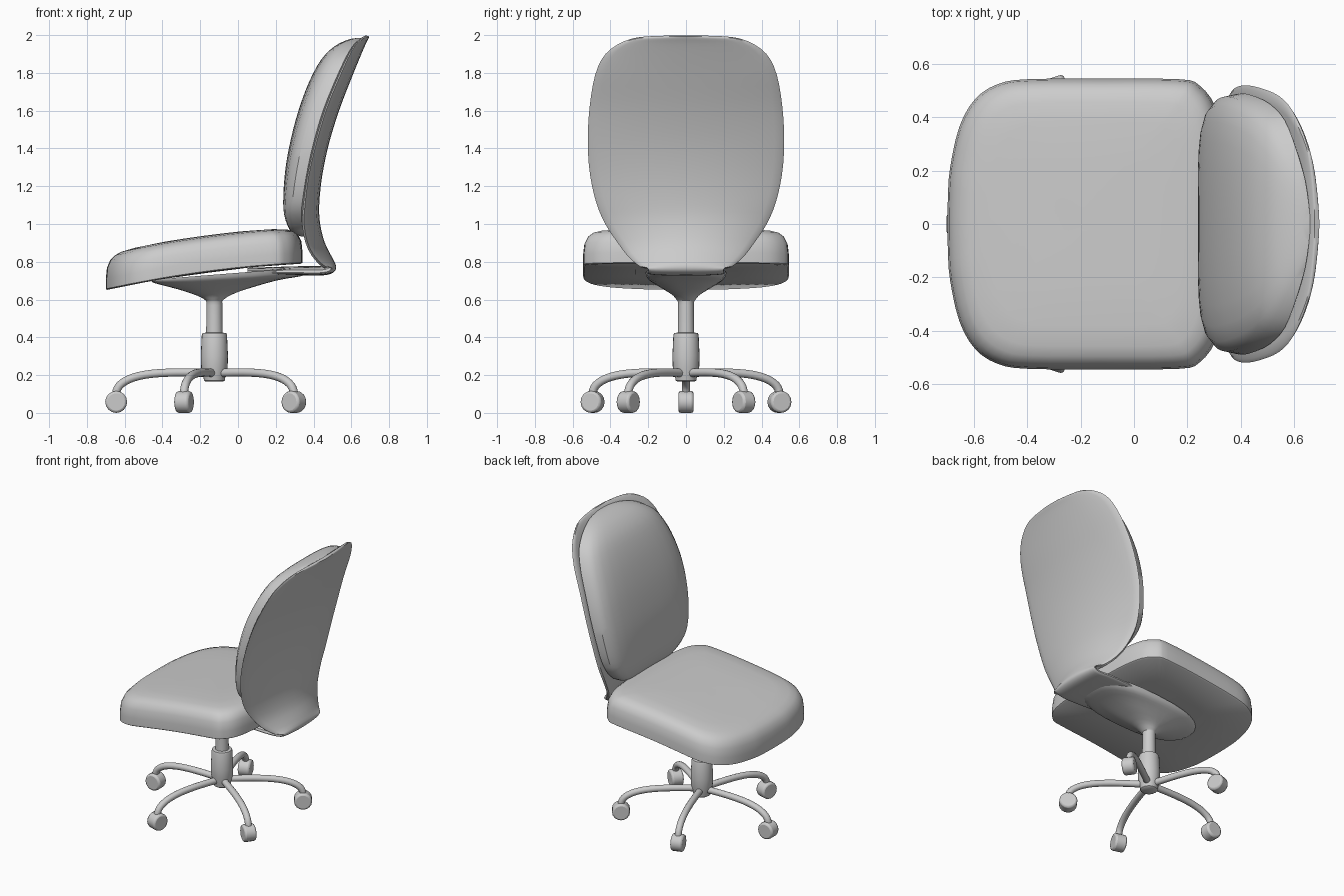
import bpy, bmesh
from math import sin, cos, pi, radians
from mathutils import Vector

if "Cube" in bpy.data.objects:
    bpy.data.objects.remove(bpy.data.objects["Cube"])


def finish(ob, angle=40):
    bpy.ops.object.select_all(action='DESELECT')
    ob.select_set(True)
    bpy.context.view_layer.objects.active = ob
    bpy.ops.object.shade_smooth_by_angle(angle=radians(angle))
    return ob


def loft(name, rings):
    """Closed skin over rings of equal point count, capped at both ends."""
    bm = bmesh.new()
    vs = [[bm.verts.new(p) for p in r] for r in rings]
    n = len(vs[0])
    for a, b in zip(vs, vs[1:]):
        for i in range(n):
            j = (i + 1) % n
            bm.faces.new((a[i], a[j], b[j], b[i]))
    bm.faces.new(vs[0])
    bm.faces.new(vs[-1])
    bmesh.ops.recalc_face_normals(bm, faces=bm.faces)
    me = bpy.data.meshes.new(name)
    bm.to_mesh(me)
    bm.free()
    ob = bpy.data.objects.new(name, me)
    bpy.context.collection.objects.link(ob)
    return finish(ob)


def spow(v, e):
    return (1 if v >= 0 else -1) * abs(v) ** e


def smooth_rows(rows, steps):
    """Catmull-Rom interpolation through rows of numbers."""
    out = []
    for i in range(len(rows) - 1):
        p0, p1, p2, p3 = (rows[min(max(k, 0), len(rows) - 1)] for k in range(i - 1, i + 3))
        for s in range(steps):
            t = s / steps
            out.append([b + 0.5 * t * (c - a + t * (2*a - 5*b + 4*c - d + t * (3*(b - c) + d - a)))
                        for a, b, c, d in zip(p0, p1, p2, p3)])
    return out + [list(rows[-1])]


def slab(name, rows, tb, e=1.0, n=28, steps=3, level=False):
    """Sweep along an xz path; rows are (x, z, half width, thickness, bow)."""
    rows = smooth_rows(rows, steps)
    rings = []
    for i, (x, z, w, t, bow) in enumerate(rows):
        a, b = rows[max(i - 1, 0)], rows[min(i + 1, len(rows) - 1)]
        d = Vector((b[0] - a[0], b[1] - a[1])).normalized()
        nx, nz = (-1, 0) if level else (-d.y, d.x)
        ring = []
        for k in range(n):
            c, s = cos(2*pi*k/n), spow(sin(2*pi*k/n), e)
            off = tb + (t - tb if s > 0 else tb) * s + bow * c * c
            ring.append((x + nx * off, w * c, z + nz * off))
        rings.append(ring)
    return loft(name, rings)


# Seat cushion: rounded outline stacked over a sloping base
def seat_base(x):
    return 0.65 + 0.18*(x + 0.7) - 0.084*(x + 0.7)*(x + 0.2)


half = [(-0.70, 0.0), (-0.698, 0.1), (-0.69, 0.21), (-0.655, 0.365), (-0.595, 0.47), (-0.51, 0.525),
        (-0.4, 0.543), (-0.12, 0.545), (0.17, 0.543), (0.245, 0.52), (0.305, 0.44), (0.332, 0.3),
        (0.34, 0.15), (0.342, 0.0)]
half = smooth_rows(half, 3)
outline = half + [(x, -y) for x, y in half[-2:0:-1]]
seat_rings = []
for s, f in [(0.5, 0), (0.985, 0), (1, 0.03), (1, 0.3), (0.988, 0.6), (0.955, 0.79), (0.91, 0.89),
             (0.84, 0.95), (0.7, 0.985), (0.4, 1), (0.05, 1)]:
    ring = []
    for x, y in outline:
        px = -0.18 + (x + 0.18) * s
        ring.append((px, y * s, seat_base(px) + 0.195 * f))
    seat_rings.append(ring)
loft("seat_cushion", seat_rings)

# Backrest shell, bending from under the seat up to the top
slab("backrest_shell", [
    (0.05, 0.728, 0.19, 0.04, 0), (0.34, 0.727, 0.205, 0.05, 0), (0.45, 0.728, 0.20, 0.05, 0),
    (0.502, 0.742, 0.20, 0.05, 0.005), (0.52, 0.772, 0.22, 0.05, 0.02),
    (0.50, 0.82, 0.265, 0.05, 0.05), (0.46, 0.90, 0.34, 0.05, 0.07), (0.435, 1.0, 0.42, 0.05, 0.07),
    (0.43, 1.1, 0.472, 0.045, 0.06), (0.445, 1.25, 0.508, 0.04, 0.055), (0.48, 1.42, 0.52, 0.04, 0.05),
    (0.535, 1.6, 0.51, 0.04, 0.05), (0.60, 1.77, 0.48, 0.04, 0.045), (0.645, 1.88, 0.425, 0.035, 0.04),
    (0.675, 1.95, 0.33, 0.03, 0.025), (0.69, 1.98, 0.22, 0.025, 0.01), (0.695, 1.992, 0.08, 0.02, 0)],
    tb=0.015, e=0.6)

# Backrest cushion
slab("backrest_cushion", [
    (0.42, 0.935, 0.18, 0.08, 0.05), (0.41, 0.965, 0.29, 0.13, 0.06), (0.40, 1.05, 0.395, 0.155, 0.06),
    (0.405, 1.15, 0.45, 0.165, 0.055), (0.425, 1.3, 0.48, 0.173, 0.05), (0.46, 1.45, 0.49, 0.18, 0.05),
    (0.505, 1.6, 0.48, 0.185, 0.05), (0.56, 1.75, 0.45, 0.185, 0.045), (0.61, 1.87, 0.39, 0.17, 0.04),
    (0.64, 1.94, 0.29, 0.13, 0.03), (0.655, 1.975, 0.17, 0.075, 0.01), (0.66, 1.985, 0.06, 0.03, 0)],
    tb=0.005, e=0.7, level=True)

# Seat bracket flaring out of the gas stem: (x0, z0, x1, z1, half width)
bracket = smooth_rows([
    (-0.46, 0.705, 0.42, 0.775, 0.215), (-0.445, 0.688, 0.36, 0.73, 0.20), (-0.32, 0.655, 0.20, 0.70, 0.15),
    (-0.22, 0.622, 0.0, 0.64, 0.08), (-0.175, 0.598, -0.075, 0.60, 0.05),
    (-0.167, 0.57, -0.083, 0.57, 0.042), (-0.169, 0.41, -0.081, 0.41, 0.044)], 3)
rings = []
for x0, z0, x1, z1, w in bracket:
    e = 0.8 if w > 0.1 else 1
    ring = []
    for k in range(28):
        c, s = spow(cos(2*pi*k/28), e), spow(sin(2*pi*k/28), e)
        ring.append(((x0 + x1)/2 + c*(x1 - x0)/2, s*w, (z0 + z1)/2 + c*(z1 - z0)/2))
    rings.append(ring)
loft("seat_bracket_and_stem", rings)

# Hub column
CX = -0.125
loft("base_column", [[(CX + r*cos(2*pi*k/24), r*sin(2*pi*k/24), z) for k in range(24)]
                     for r, z in [(0.045, 0.165), (0.055, 0.172), (0.058, 0.19), (0.07, 0.24), (0.072, 0.30),
                                  (0.067, 0.41), (0.063, 0.422), (0.045, 0.425)]])

# Five legs with casters
for i in range(5):
    ang = radians(36 + 72 * i)
    leg = slab(f"base_leg_{i + 1}", [(r, z, 0.022, 0.044, 0) for r, z in
               [(0.03, 0.19), (0.2, 0.192), (0.33, 0.185), (0.42, 0.167), (0.475, 0.14), (0.497, 0.11),
                (0.5, 0.07)]], tb=0.022, n=14)
    leg.location.x = CX
    leg.rotation_euler.z = ang
    bpy.ops.mesh.primitive_cylinder_add(
        vertices=16, radius=0.058, depth=0.08, rotation=(pi/2, 0, ang),
        location=(CX + 0.52*cos(ang), 0.52*sin(ang), 0.058))
    wheel = bpy.context.object
    wheel.name = f"caster_{i + 1}"
    bev = wheel.modifiers.new("rounding", 'BEVEL')
    bev.width, bev.segments, bev.limit_method = 0.012, 2, 'ANGLE'
    bev.angle_limit = radians(50)
    finish(wheel)
